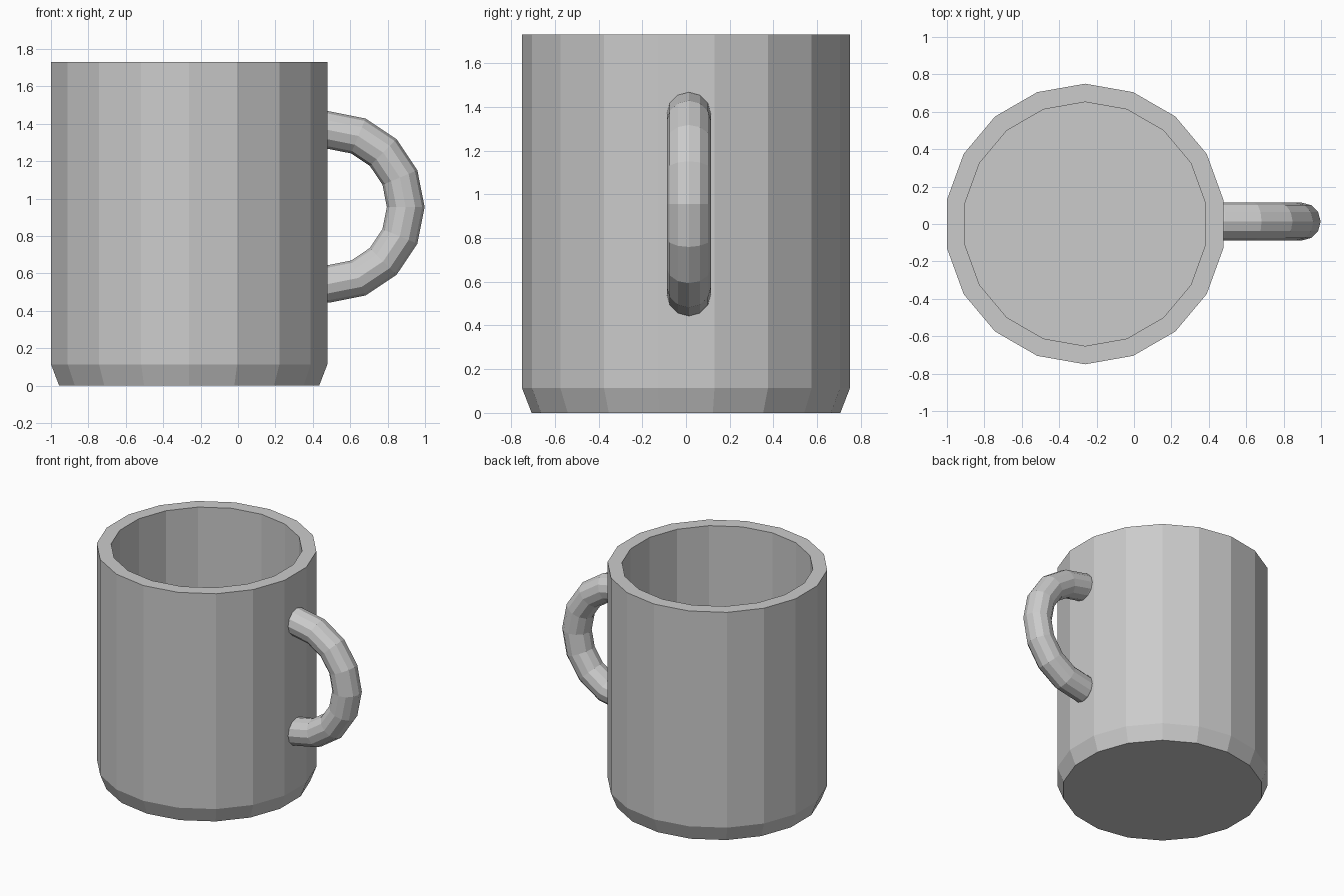
import bpy, bmesh
from math import radians, cos, sin, pi
from mathutils import Vector

default = bpy.data.objects.get("Cube")
if default:
    bpy.data.objects.remove(default, do_unlink=True)

# Single grey ceramic
grey = bpy.data.materials.new("grey_ceramic")
grey.use_nodes = True
colour = (0.6, 0.6, 0.6, 1)
grey.diffuse_color = colour
grey.node_tree.nodes["Principled BSDF"].inputs["Base Color"].default_value = colour


def skin_rings(name, rings, location):
    """Join equal rings of points into a closed, capped, flat-shaded skin."""
    bm = bmesh.new()
    loops = [[bm.verts.new(p) for p in ring] for ring in rings]
    n = len(loops[0])
    for a, b in zip(loops, loops[1:]):
        for i in range(n):
            j = (i + 1) % n
            bm.faces.new((a[i], a[j], b[j], b[i]))
    bm.faces.new(loops[0])
    bm.faces.new(loops[-1])
    bmesh.ops.recalc_face_normals(bm, faces=bm.faces)
    mesh = bpy.data.meshes.new(name)
    bm.to_mesh(mesh)
    bm.free()
    mesh.materials.append(grey)
    obj = bpy.data.objects.new(name, mesh)
    obj.location = location
    bpy.context.collection.objects.link(obj)
    return obj


# Mug body: outer wall with chamfered foot, flat rim, inner wall and floor
SIDES = 18
profile = [(0.706, 0), (0.75, 0.113), (0.75, 1.73), (0.652, 1.73), (0.652, 0.113)]
angles = [radians(10) + 2 * pi * i / SIDES for i in range(SIDES)]
skin_rings("mug_body",
           [[(r * cos(a), r * sin(a), z) for a in angles] for r, z in profile],
           (-0.261, 0, 0))

# Handle: half ring of round tube, ends run straight into the wall
BEND, TUBE, TUBE_SIDES = 0.411, 0.101, 12
path = [(Vector((BEND * cos(t), 0, BEND * sin(t))), Vector((cos(t), 0, sin(t))))
        for t in (radians(-90 + 22.5 * k) for k in range(9))]
inward = Vector((-0.05, 0, 0))
path = [(path[0][0] + inward, path[0][1])] + path + [(path[-1][0] + inward, path[-1][1])]
turns = [2 * pi * i / TUBE_SIDES for i in range(TUBE_SIDES)]
skin_rings("handle",
           [[c + out * TUBE * cos(u) + Vector((0, TUBE * sin(u), 0)) for u in turns]
            for c, out in path],
           (0.486, 0.013, 0.955))
